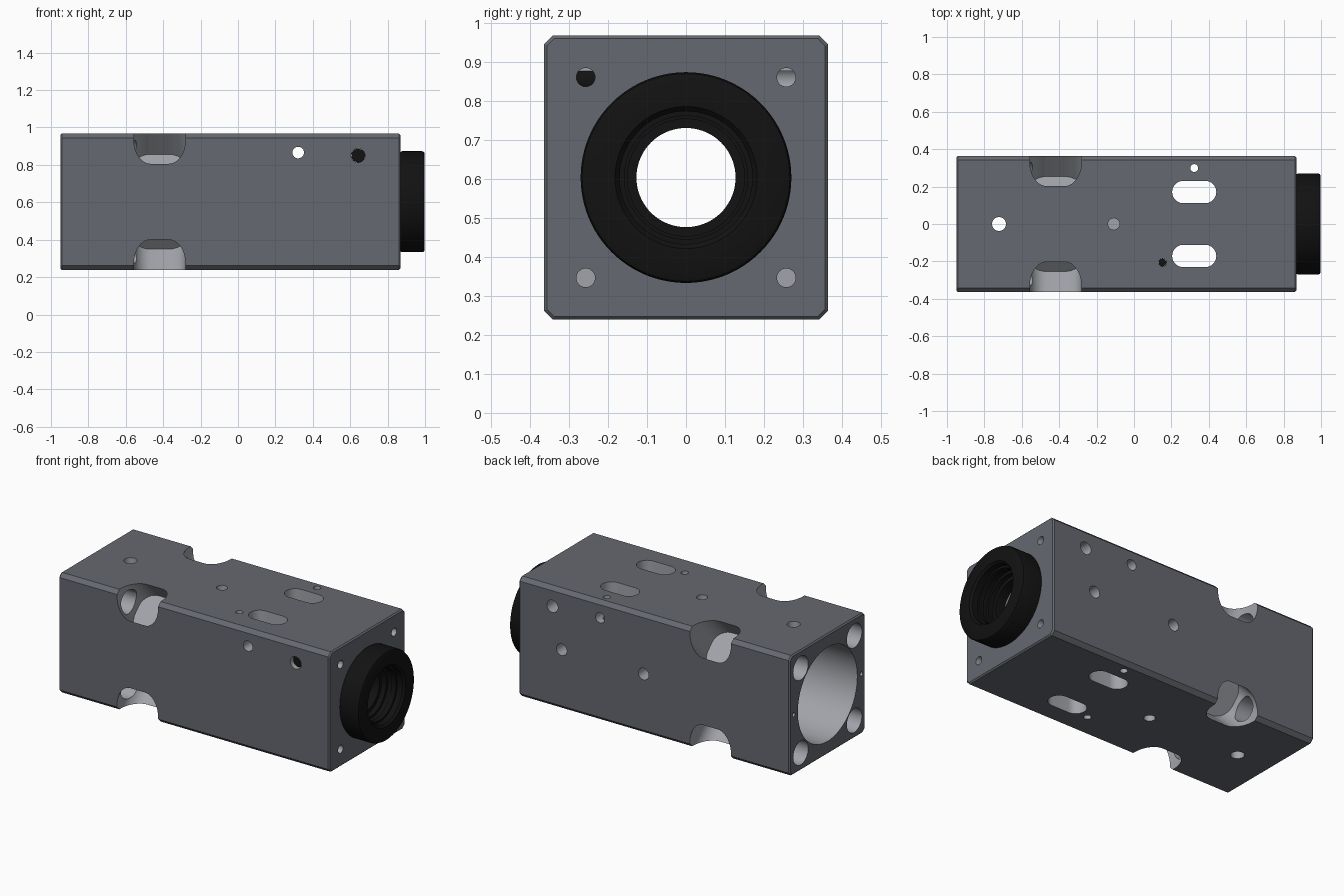
import bpy, bmesh, math
from mathutils import Vector

if "Cube" in bpy.data.objects:
    bpy.data.objects.remove(bpy.data.objects["Cube"])

ZC = 0.603          # height of the long axis
X0, X1 = -0.95, 0.868
HALF = 0.364


def material(name, rgb):
    m = bpy.data.materials.new(name)
    m.diffuse_color = (*rgb, 1)
    m.use_nodes = True
    m.node_tree.nodes["Principled BSDF"].inputs["Base Color"].default_value = m.diffuse_color
    return m


paint = material("dark_grey", (0.13, 0.14, 0.16))
bare = material("bare_metal", (0.36, 0.37, 0.40))
black = material("black", (0.006, 0.006, 0.006))


def make_object(name, bm, mat):
    bmesh.ops.recalc_face_normals(bm, faces=bm.faces)
    me = bpy.data.meshes.new(name)
    bm.to_mesh(me)
    bm.free()
    me.materials.append(mat)
    ob = bpy.data.objects.new(name, me)
    bpy.context.collection.objects.link(ob)
    return ob


def rounded(hx, hy, r, n=10):
    """Rounded rectangle; becomes a circle or slot when r fills it."""
    pts = []
    for k, (sx, sy) in enumerate([(1, 1), (-1, 1), (-1, -1), (1, -1)]):
        for i in range(n + 1):
            a = (k + i / n) * math.pi / 2
            p = Vector((sx * (hx - r) + r * math.cos(a), sy * (hy - r) + r * math.sin(a)))
            if all((p - q).length > 1e-5 for q in pts[-1:] + pts[:1]):
                pts.append(p)
    return pts


def prism(name, profile, start, axis, length, mat=bare):
    w = Vector(axis).normalized()
    u = Vector((0, 1, 0)) if abs(w.x) > 0.9 else Vector((1, 0, 0))
    v = w.cross(u)
    bm = bmesh.new()
    rings = [[bm.verts.new(Vector(start) + u * p.x + v * p.y + w * t) for p in profile]
             for t in (0, length)]
    n = len(profile)
    bm.faces.new(rings[0])
    bm.faces.new(rings[1])
    for i in range(n):
        j = (i + 1) % n
        bm.faces.new((rings[0][i], rings[0][j], rings[1][j], rings[1][i]))
    return make_object(name, bm, mat)


def lathe(name, profile, mat, steps=96):
    """Spin a closed (x, radius) profile round the long axis."""
    bm = bmesh.new()
    rings = []
    for s in range(steps):
        a = 2 * math.pi * s / steps
        rings.append([bm.verts.new((x, r * math.cos(a), ZC + r * math.sin(a))) for x, r in profile])
    n = len(profile)
    for s in range(steps):
        A, B = rings[s], rings[(s + 1) % steps]
        for i in range(n):
            j = (i + 1) % n
            bm.faces.new((A[i], A[j], B[j], B[i]))
    return make_object(name, bm, mat)


def smooth(ob):
    bpy.ops.object.select_all(action='DESELECT')
    ob.select_set(True)
    bpy.context.view_layer.objects.active = ob
    bpy.ops.object.shade_smooth_by_angle(angle=math.radians(30))


# Housing: square bar with chamfered long edges and a fine chamfer at the ends
bm = bmesh.new()
bmesh.ops.create_cube(bm, size=1)
for v in bm.verts:
    v.co = ((X0 + X1) / 2 + v.co.x * (X1 - X0), v.co.y * 2 * HALF, ZC + v.co.z * 2 * HALF)
long_edges = [e for e in bm.edges if abs(e.verts[0].co.x - e.verts[1].co.x) > 1]
bmesh.ops.bevel(bm, geom=long_edges, offset=0.023, segments=1, affect='EDGES')
end_edges = [e for e in bm.edges if abs(e.verts[0].co.x - e.verts[1].co.x) < 0.01]
bmesh.ops.bevel(bm, geom=end_edges, offset=0.008, segments=1, affect='EDGES')
housing = make_object("housing", bm, paint)
housing.data.materials.append(bare)


def cut(profile, start, axis, length):
    tool = prism("cutter", profile, start, axis, length)
    tool.hide_render = True
    mod = housing.modifiers.new("cut", 'BOOLEAN')
    mod.operation = 'DIFFERENCE'
    mod.solver = 'EXACT'
    mod.material_mode = 'TRANSFER'
    mod.object = tool
    bpy.context.view_layer.objects.active = housing
    bpy.ops.object.modifier_apply(modifier=mod.name)
    bpy.data.objects.remove(tool)


def circle(r, n=8):
    return rounded(r, r, r, n)


# Main bore: wide at the rear, narrower to the front
cut(circle(0.285, 20), (X0 - 0.1, 0, ZC), (1, 0, 0), 0.47)
cut(circle(0.20, 20), (X0 + 0.3, 0, ZC), (1, 0, 0), 2)

for sy in (-1, 1):
    for sz in (-1, 1):
        # Diagonal pockets across the long edges
        n = Vector((0, sy, sz)).normalized()
        cut(rounded(0.138, 0.114, 0.09), Vector((-0.419, 0, ZC)) + n * 0.245, n, 0.45)
        # Rear corner bores running into the pockets, front screw holes
        y, z = sy * 0.257, ZC + sz * 0.257
        cut(circle(0.072), (X0 - 0.1, y, z), (1, 0, 0), 0.55)
        cut(circle(0.024), (X1 + 0.1, y, z), (-1, 0, 0), 0.3)
    # Small rear pin holes and side slots through top and bottom
    cut(circle(0.012), (X0 - 0.1, sy * 0.325, ZC), (1, 0, 0), 0.18)
    cut(rounded(0.118, 0.06, 0.06), (0.322, sy * 0.171, -0.1), (0, 0, 1), 1.4)

# Vertical holes: two through, one black-filled, one blind from each side
for x, y, r in [(-0.722, 0, 0.037), (0.322, 0.299, 0.021), (0.153, -0.206, 0.021)]:
    cut(circle(r), (x, y, -0.1), (0, 0, 1), 1.4)
for s in (-1, 1):
    cut(circle(0.031), (-0.108, 0, ZC + s * 0.6), (0, 0, -s), 0.34)

# Cross holes through both sides, and two on the back side only
cut(circle(0.031), (0.322, -1, 0.866), (0, 1, 0), 2)
cut(circle(0.037), (0.642, -1, 0.85), (0, 1, 0), 2)
for x in (0.58, 0.03):
    cut(circle(0.035), (x, 0.6, ZC), (0, -1, 0), 0.32)
smooth(housing)

# Black set screws in the side hole and the small vertical hole
smooth(prism("side_screw", circle(0.0365), (0.642, -HALF + 0.03, 0.85), (0, 1, 0), 0.25, black))
smooth(prism("vertical_screw", circle(0.0205), (0.153, -0.206, 0.27), (0, 0, 1), 0.665, black))

# Front collar with a stepped, threaded-looking opening
collar = [(0.80, 0.198), (X1 - 0.004, 0.198), (X1 - 0.004, 0.262), (X1 + 0.008, 0.27),
          (0.985, 0.27), (0.994, 0.266), (0.998, 0.258), (0.998, 0.182), (0.985, 0.17),
          (0.95, 0.17), (0.95, 0.158), (0.92, 0.158), (0.92, 0.165), (0.89, 0.165),
          (0.89, 0.15), (0.86, 0.15), (0.86, 0.127), (0.80, 0.127)]
smooth(lathe("front_collar", collar, black))
